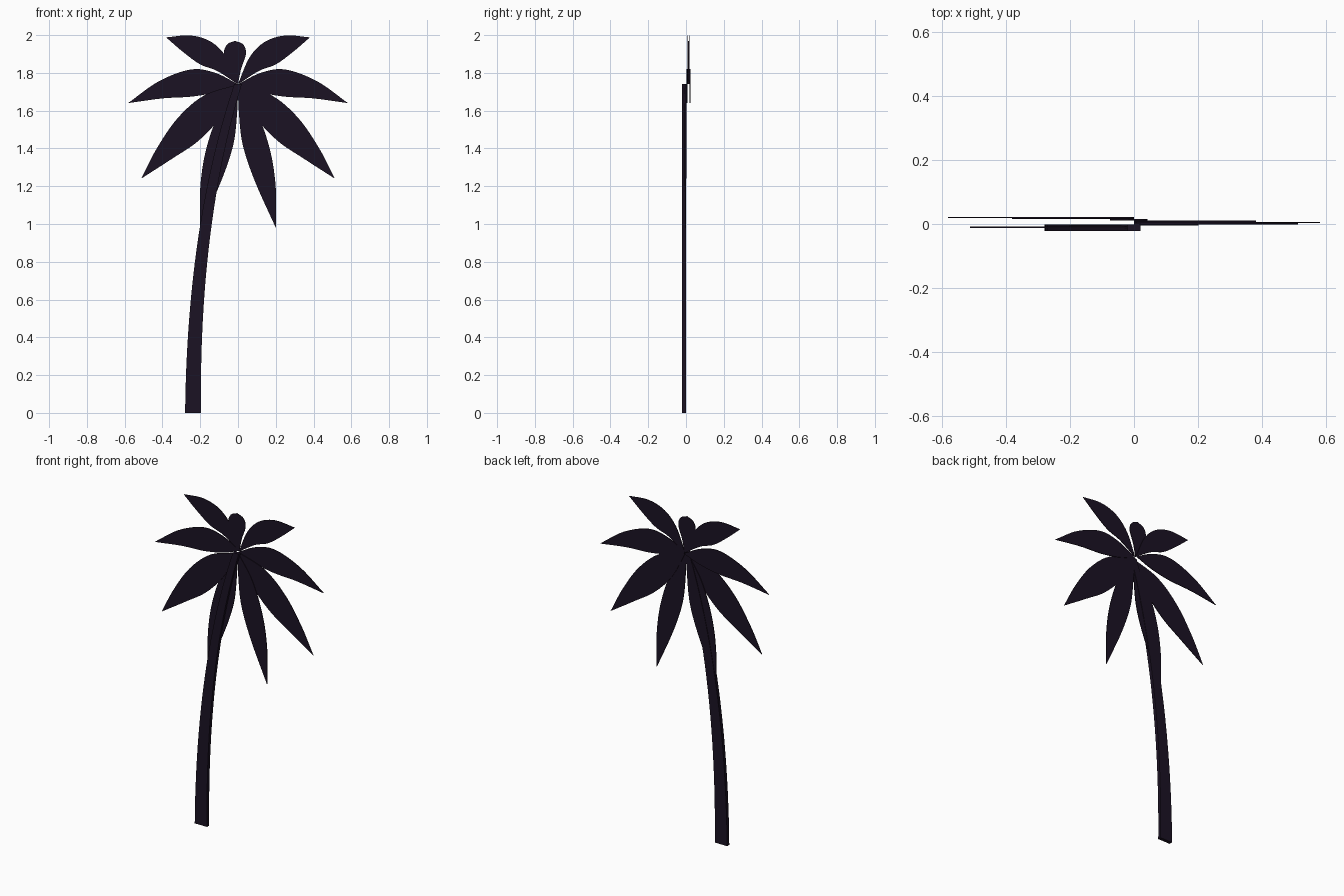
import bpy, bmesh
from mathutils import Vector

if "Cube" in bpy.data.objects:
    bpy.data.objects.remove(bpy.data.objects["Cube"])

mat = bpy.data.materials.new("dark_plum")
mat.diffuse_color = (0.011, 0.006, 0.017, 1)
mat.use_nodes = True
mat.node_tree.nodes["Principled BSDF"].inputs["Base Color"].default_value = mat.diffuse_color


def spline(pts, n=6):
    """Smooth curve through the given points."""
    p = [Vector(q) for q in pts]
    p = [2 * p[0] - p[1]] + p + [2 * p[-1] - p[-2]]
    out = []
    for a, b, c, d in zip(p, p[1:], p[2:], p[3:]):
        for i in range(n):
            t = i / n
            out.append(0.5 * (2 * b + (c - a) * t + (2 * a - 5 * b + 4 * c - d) * t * t
                              + (3 * b - a - 3 * c + d) * t ** 3))
    return out + [p[-2]]


def slab(name, edge_a, edge_b, y, thick):
    """Flat plate filled between two edges, given as matching (x, z) rows."""
    bm = bmesh.new()
    rows = []
    for a, b in zip(edge_a, edge_b):
        rows.append([bm.verts.new((q[0], y + s * thick / 2, q[1]))
                     for q, s in ((a, -1), (b, -1), (b, 1), (a, 1))])
    for r, s in zip(rows, rows[1:]):
        for i in range(4):
            j = (i + 1) % 4
            bm.faces.new((r[i], r[j], s[j], s[i]))
    bm.faces.new(rows[0])
    bm.faces.new(rows[-1])
    bmesh.ops.remove_doubles(bm, verts=bm.verts, dist=1e-5)
    bmesh.ops.recalc_face_normals(bm, faces=bm.faces)
    me = bpy.data.meshes.new(name)
    bm.to_mesh(me)
    bm.free()
    me.materials.append(mat)
    ob = bpy.data.objects.new(name, me)
    bpy.context.collection.objects.link(ob)


def leaf(name, upper, lower, y, side=1):
    edges = [[(side * q.x, q.y) for q in spline(e)] for e in (upper, lower)]
    slab(name, edges[0], edges[1], y, 0.004)


# Trunk: tapering, leaning curve
left, right = [], []
for i in range(25):
    t = i / 24
    x, z = -0.238 * (1 - t * t), 2 * t * (1 - t) + 1.74 * t * t
    w = 0.042 - 0.022 * t
    left.append((x - w, z))
    right.append((x + w, z))
slab("trunk", left, right, -0.0115, 0.021)

# Mirrored leaf pairs: upper edge, lower edge, depth on the right and left
base = (0, 1.74)
leaves = {
    "bottom_leaf": ([base, (0.10, 1.59), (0.17, 1.39), (0.20, 1.19), (0.20, 0.98)],
                    [base, (0.004, 1.60), (0.025, 1.42), (0.09, 1.225), (0.20, 0.98)],
                    -0.002, -0.006),
    "low_leaf": ([base, (0.18, 1.68), (0.32, 1.56), (0.43, 1.40), (0.513, 1.24)],
                 [base, (0.09, 1.57), (0.21, 1.44), (0.35, 1.345), (0.513, 1.24)],
                 0.001, -0.010),
    "middle_leaf": ([base, (0.12, 1.80), (0.25, 1.818), (0.42, 1.755), (0.582, 1.64)],
                    [base, (0.11, 1.70), (0.24, 1.675), (0.40, 1.665), (0.582, 1.64)],
                    0.005, 0.0205),
    "upper_leaf": ([base, (0.06, 1.88), (0.14, 1.963), (0.25, 1.998), (0.381, 1.988)],
                   [base, (0.11, 1.81), (0.20, 1.845), (0.29, 1.91), (0.381, 1.988)],
                   0.009, 0.017),
}
for name, (up, low, yr, yl) in leaves.items():
    leaf("right_" + name, up, low, yr, 1)
    leaf("left_" + name, up, low, yl, -1)

# Short rounded leaf at the crown
leaf("crown_leaf",
     [base, (-0.045, 1.82), (-0.074, 1.90), (-0.058, 1.95), (-0.016, 1.97)],
     [base, (0.016, 1.82), (0.042, 1.90), (0.028, 1.95), (-0.016, 1.97)], 0.013)
